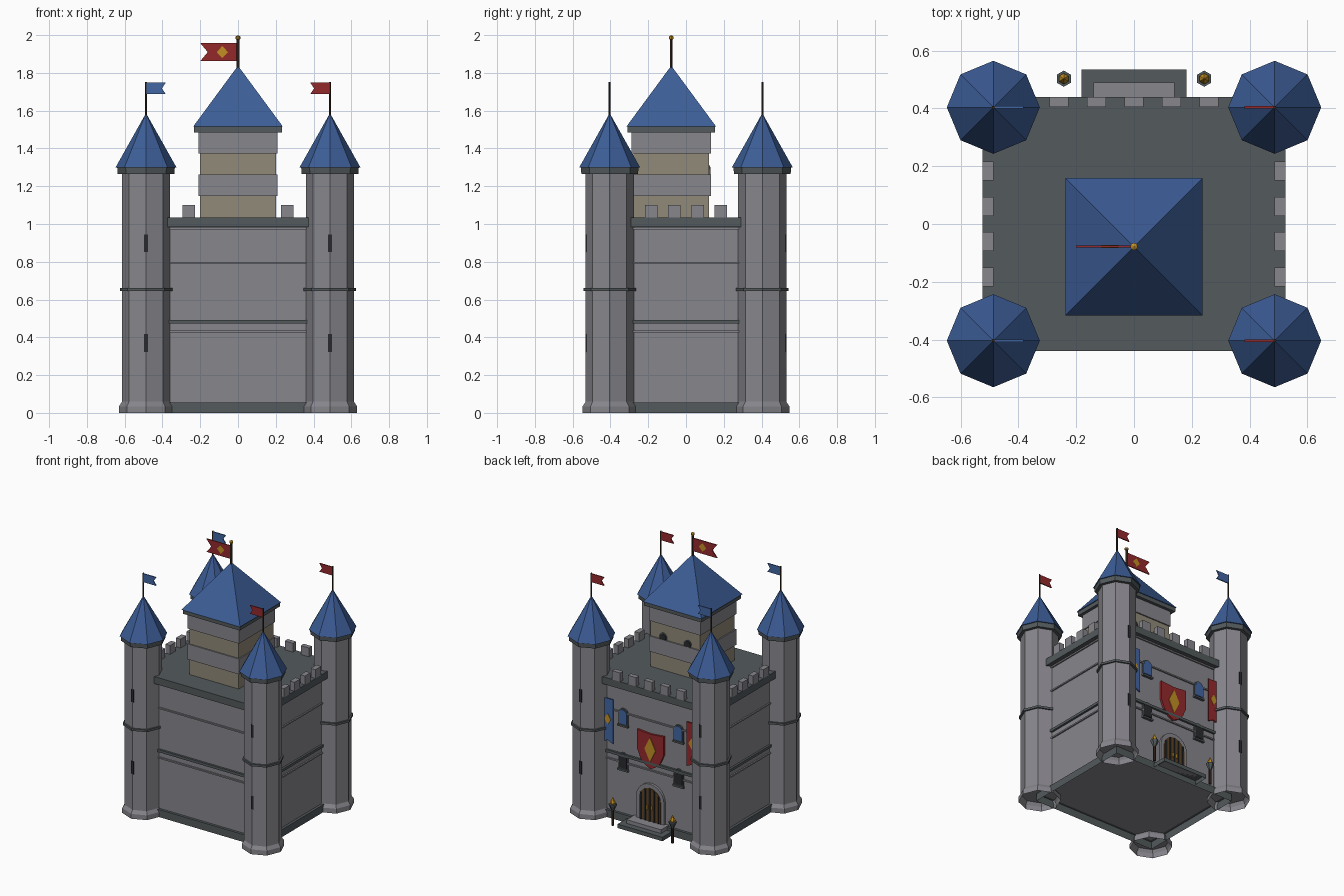
import bpy, bmesh
from math import sin, cos, pi

if "Cube" in bpy.data.objects:
    bpy.data.objects.remove(bpy.data.objects["Cube"])


def material(name, *srgb):
    col = [((c + 0.055) / 1.055) ** 2.4 for c in srgb] + [1]
    m = bpy.data.materials.new(name)
    m.use_nodes = True
    m.diffuse_color = col
    m.node_tree.nodes["Principled BSDF"].inputs["Base Color"].default_value = col
    return m


stone = material("stone grey", .53, .525, .55)
slate = material("dark slate", .325, .35, .36)
beige = material("sandy stone", .57, .54, .475)
roof_blue = material("roof blue", .235, .365, .59)
blue = material("banner blue", .26, .40, .64)
red = material("banner red", .58, .16, .17)
gold = material("gold", .76, .56, .14)
black = material("shadow black", .16, .165, .18)
brown = material("door wood", .36, .26, .14)
dark_wood = material("dark pole wood", .21, .155, .11)


def finish(name, bm, mat):
    bmesh.ops.recalc_face_normals(bm, faces=bm.faces)
    me = bpy.data.meshes.new(name)
    bm.to_mesh(me)
    bm.free()
    me.materials.append(mat)
    ob = bpy.data.objects.new(name, me)
    bpy.context.collection.objects.link(ob)
    return ob


def box(name, x, y, z, mat, hollow=False):
    """Box spanning the given (low, high) ranges; a hollow one has no underside."""
    bm = bmesh.new()
    bmesh.ops.create_cube(bm, size=1)
    if hollow:
        under = min(bm.faces, key=lambda f: f.calc_center_median().z)
        bmesh.ops.delete(bm, geom=[under], context="FACES_ONLY")
    for v in bm.verts:
        v.co = [lo + (hi - lo) * (c + .5) for c, (lo, hi) in zip(v.co, (x, y, z))]
    return finish(name, bm, mat)


def slab(name, hx, hy, z, mat, cy=0, hollow=False):
    return box(name, (-hx, hx), (cy - hy, cy + hy), z, mat, hollow)


def turned(name, x, y, profile, mat, sides=8, phase=0, capped=True):
    """Faceted solid from (radius, height) pairs; radius zero makes a tip."""
    bm = bmesh.new()
    rings = []
    for r, z in profile:
        n = sides if r else 1
        rings.append([bm.verts.new((x + r * cos(2 * pi * i / sides + phase),
                                    y + r * sin(2 * pi * i / sides + phase), z)) for i in range(n)])
    for a, b in zip(rings, rings[1:]):
        for i in range(sides):
            j = (i + 1) % sides
            quad = [a[i % len(a)], a[j % len(a)], b[j % len(b)], b[i % len(b)]]
            bm.faces.new(list(dict.fromkeys(quad)))
    for ring in (rings[0], rings[-1]):
        if capped and len(ring) > 1:
            bm.faces.new(ring)
    return finish(name, bm, mat)


def plate(name, outline, y, thick, mat):
    """Upright plate with an (x, z) outline, reaching from y to y + thick."""
    bm = bmesh.new()
    face = bm.faces.new([bm.verts.new((x, y, z)) for x, z in outline])
    ext = bmesh.ops.extrude_face_region(bm, geom=[face])["geom"]
    bmesh.ops.translate(bm, verts=[v for v in ext if isinstance(v, bmesh.types.BMVert)], vec=(0, thick, 0))
    return finish(name, bm, mat)


def diamond(x, z, w, h):
    return [(x - w, z), (x, z - h), (x + w, z), (x, z + h)]


def arch(x, z, w, h, n=8):
    """Round-topped outline standing on z, half width w, full height h."""
    top = [(x + w * cos(pi * i / n), z + h - w + w * sin(pi * i / n)) for i in range(n + 1)]
    return [(x - w, z), (x + w, z)] + top


def flag(name, x, y, z, length, half, mat):
    tail = x + length
    plate(name, [(x, z - half), (tail, z - half), (x + length * .8, z), (tail, z + half), (x, z + half)],
          y - .004, .008, mat)


# Main block: hollow plinth, wall with thin stone courses, string course and roof slab
slab("plinth", .503, .419, (0, .055), slate, hollow=True)
slab("wall", .484, .4, (.054, .99), stone)
for z in (.43, .795, .977):
    slab("wall_course", .494, .41, (z - .005, z + .005), stone)
slab("string_course", .499, .415, (.474, .493), slate)
slab("roof_slab", .525, .44, (.983, 1.035), slate)

# Battlements on the sides and over the gate
for s in (-1, 1):
    for i in range(4):
        c = (i - 1.5) * .122
        box("side_merlon", sorted((s * .487, s * .525)), (c - .033, c + .033), (1.035, 1.1), stone)
for i in range(5):
    c = (i - 2) * .13
    box("gate_merlon", (c - .033, c + .033), (.405, .44), (1.035, 1.1), stone)

# Corner towers, hollow at the foot
for sx in (-1, 1):
    for sy in (-1, 1):
        x, y = sx * .487, sy * .404
        turned("tower_foot", x, y, [(.143, 0), (.143, .035), (.127, .06)], stone, capped=False)
        turned("tower_shaft", x, y, [(.1275, .057), (.1275, 1.27)], stone)
        turned("tower_band", x, y, [(.139, .645), (.139, .661)], slate)
        turned("tower_collar", x, y, [(.15, 1.265), (.153, 1.305)], slate)
        turned("tower_roof", x, y, [(.161, 1.3), (0, 1.587)], roof_blue)
        turned("tower_pole", x, y, [(.006, 1.57), (.006, 1.752)], dark_wood, 6)
        flag("tower_flag", x, y, 1.718, -sx * .105, .031, red if sx > 0 else blue)
        for z in (.898, .37):
            box("arrow_slit", (x - .01, x + .01), sorted((y + sy * .115, y + sy * .1285)),
                (z - .047, z + .047), black)

# Keep with alternating courses and a hipped roof
ky = -.078
for i in range(4):
    h = .21 if i % 2 else .201
    slab("keep_course", h, h, (1.035 + i * .113, 1.148 + i * .113), stone if i % 2 else beige, ky)
slab("keep_collar", .232, .232, (1.485, 1.517), slate, ky)
turned("keep_roof", 0, ky, [(.238 * 2 ** .5, 1.515), (0, 1.838)], roof_blue, 4, pi / 4)
turned("keep_pole", 0, ky, [(.009, 1.81), (.009, 1.98)], dark_wood, 6)
turned("pole_finial", 0, ky, [(0, 1.972), (.013, 1.98), (.013, 1.992), (0, 2)], gold)
flag("keep_flag", 0, ky, 1.91, -.2, .048, red)
plate("flag_diamond", diamond(-.083, 1.91, .03, .032), ky - .0048, .0096, gold)
for s in (-1, 1):
    plate("keep_window_frame", arch(s * .1, 1.22, .032, .09), ky + .2, .005, slate)
    plate("keep_window", arch(s * .1, 1.22, .025, .082), ky + .2, .0085, black)

# Gate wall windows and hanging banners
wall = .4
for s in (-1, 1):
    for z, pane in ((.705, blue), (.38, black)):
        plate("window_frame", arch(s * .225, z, .039, .122), wall, .009, slate)
        plate("window_pane", arch(s * .225, z + .01, .032, .103), wall + .004, .009, pane)
        box("window_sill", (s * .225 - .043, s * .225 + .043), (wall, wall + .018), (z - .01, z + .003), slate)
    bx = s * .342
    plate("banner", [(bx - .042, .875), (bx + .042, .875), (bx + .042, .55), (bx, .57), (bx - .042, .55)],
          wall + .012, .009, blue if s > 0 else red)
    plate("banner_diamond", diamond(bx, .725, .026, .042), wall + .016, .008, gold)

# Shield above the gate
half = [(.108, .71), (.108, .57), (.08, .505), (.04, .465)]
shield = [(0, .7)] + half + [(0, .445)] + [(-x, z) for x, z in reversed(half)]
plate("shield", shield, wall, .015, red)
plate("shield_diamond", diamond(0, .588, .045, .09), wall + .012, .008, gold)

# Arched gate with barred door
plate("gate_frame", arch(0, .04, .113, .295, 12), wall, .018, stone)
plate("gate_door", arch(0, .04, .088, .265, 12), wall + .012, .009, brown)
for i in range(5):
    c = (i - 2) * .036
    top = .04 + .177 + (.086 ** 2 - c ** 2) ** .5 - .004
    box("gate_bar", (c - .005, c + .005), (wall + .016, wall + .027), (.04, top), black)
for s in (-1, 1):
    box("gate_handle", (s * .018 - .006, s * .018 + .006), (wall + .016, wall + .032), (.15, .18), gold)

# Steps and torches
box("lower_step", (-.182, .182), (.425, .534), (.008, .037), slate, hollow=True)
box("upper_step", (-.14, .14), (.4, .49), (.037, .064), stone)
for s in (-1, 1):
    x, y = s * .243, .503
    turned("torch_post", x, y, [(.009, 0), (.009, .13)], dark_wood, 6, pi / 6)
    turned("torch_cup", x, y, [(.01, .11), (.028, .15), (.028, .158)], slate, 6, pi / 6)
    turned("torch_flame", x, y, [(.016, .155), (.019, .17), (0, .208)], gold, 6, pi / 6)
